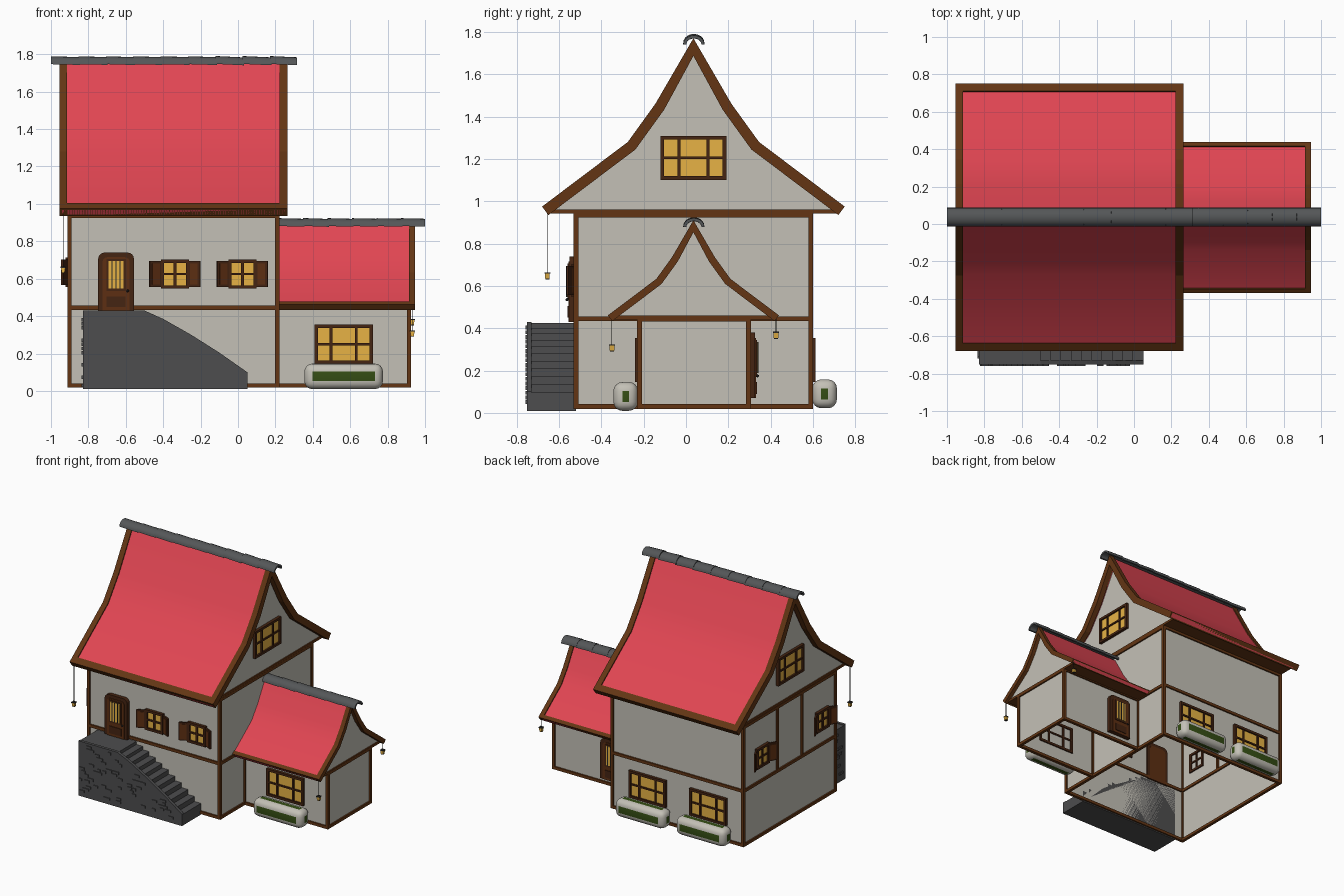
import bpy, bmesh, math, random
from mathutils import Matrix, Vector

if "Cube" in bpy.data.objects:
    bpy.data.objects.remove(bpy.data.objects["Cube"])
random.seed(4)

COLOURS = {
    "plaster": (0.55, 0.53, 0.47), "red_roof": (0.75, 0.06, 0.085),
    "timber": (0.125, 0.036, 0.007), "dark_timber": (0.06, 0.018, 0.006),
    "door_wood": (0.11, 0.028, 0.006), "stone": (0.075, 0.075, 0.077),
    "ridge_slate": (0.09, 0.095, 0.098), "leaf": (0.035, 0.075, 0.007),
    "window_glow": (0.80, 0.45, 0.06), "iron": (0.02, 0.02, 0.02),
}
NAMES = list(COLOURS)
for key, rgb in COLOURS.items():
    m = bpy.data.materials.new(key)
    m.use_nodes = True
    m.diffuse_color = (*rgb, 1)
    bsdf = m.node_tree.nodes["Principled BSDF"]
    bsdf.inputs["Base Color"].default_value = (*rgb, 1)
    bsdf.inputs["Roughness"].default_value = 0.8
I = Matrix.Identity(4)
MID = 0.035  # y of the ridge line


def prism(bm, pts, axis, a, b, mat, M=I):
    """Extrude a 2D outline along x (y,z points) or along y (x,z points)."""
    def at(p, d):
        return M @ Vector((d, p[0], p[1]) if axis == "x" else (p[0], d, p[1]))
    lo = [bm.verts.new(at(p, a)) for p in pts]
    hi = [bm.verts.new(at(p, b)) for p in pts]
    faces = [bm.faces.new(lo[::-1]), bm.faces.new(hi)]
    for i in range(len(pts)):
        j = (i + 1) % len(pts)
        faces.append(bm.faces.new((lo[i], lo[j], hi[j], hi[i])))
    for f in faces:
        f.material_index = NAMES.index(mat)
    return faces


def box(bm, x0, x1, y0, y1, z0, z1, mat, M=I):
    return prism(bm, [(x0, z0), (x1, z0), (x1, z1), (x0, z1)], "y", y0, y1, mat, M)


def finish(bm, name, smooth=None):
    bmesh.ops.recalc_face_normals(bm, faces=bm.faces[:])
    used = sorted({f.material_index for f in bm.faces})
    for f in bm.faces:
        f.material_index = used.index(f.material_index)
    me = bpy.data.meshes.new(name)
    bm.to_mesh(me)
    bm.free()
    ob = bpy.data.objects.new(name, me)
    bpy.context.collection.objects.link(ob)
    for i in used:
        me.materials.append(bpy.data.materials[NAMES[i]])
    if smooth:
        bpy.ops.object.select_all(action="DESELECT")
        ob.select_set(True)
        bpy.context.view_layer.objects.active = ob
        bpy.ops.object.shade_smooth_by_angle(angle=math.radians(smooth))
    return ob


def place(x, y, z, turn=0):
    return Matrix.Translation((x, y, z)) @ Matrix.Rotation(math.radians(turn), 4, "Z")


# Walls: open-bottomed boxes with a timber frame
def storey_block(name, x0, x1, y0, y1, top, rails, posts):
    bm = bmesh.new()
    faces = box(bm, x0, x1, y0, y1, 0.03, top, "plaster")
    bmesh.ops.delete(bm, geom=[f for f in faces if f.calc_center_median().z < 0.031],
                     context="FACES")
    finish(bm, name + "_walls")
    bm, t = bmesh.new(), 0.011
    for z in rails:
        for y in (y0, y1):
            box(bm, x0 - t, x1 + t, y - t, y + t, z - t, z + t, "timber")
        for x in (x0, x1):
            box(bm, x - t, x + t, y0 - t, y1 + t, z - t, z + t, "timber")
    for x, y, z0, z1 in [(x, y, 0.03, top) for x in (x0, x1) for y in (y0, y1)] + posts:
        box(bm, x - t, x + t, y - t, y + t, z0, z1, "timber")
    finish(bm, name + "_timber_frame")


storey_block("main", -0.9, 0.21, -0.52, 0.59, 0.945, (0.03, 0.445, 0.935),
             [(-0.9, MID + s * 0.15, 0.445, 0.94) for s in (-1, 1)])
storey_block("wing", 0.21, 0.915, -0.22, 0.295, 0.45, (0.03, 0.443), [])


# Roofs: one flared profile, scaled for each block
def offset(pts, d):
    """Shift a polyline to the inner side by d with mitred corners."""
    out = []
    for i, p in enumerate(pts):
        ns = []
        for a, b in ((i - 1, i), (i, i + 1)):
            if a >= 0 and b < len(pts):
                e = (Vector(pts[b]) - Vector(pts[a])).normalized()
                ns.append(Vector((e.y, -e.x)))
        n = sum(ns, Vector((0, 0))).normalized()
        out.append(tuple(Vector(p) + n * d / max(n.dot(ns[0]), 0.6)))
    return out


def strip(pts, d0, d1):
    return offset(pts, d0) + offset(pts, d1)[::-1]


def roof(name, x0, x1, wall0, wall1, peak, k, base, t, edge, tiles, ridge):
    half = [(0.715, -0.795), (0.675, -0.765), (0.31, -0.49), (0.18, -0.31), (0, 0)]
    right = [(MID + k * y, peak + k * z) for y, z in half]
    left = [(2 * MID - y, z) for y, z in right]
    full = left + right[-2::-1]
    # red covering
    bm = bmesh.new()
    prism(bm, strip(full, 0.008, t * 0.8), "x", x0 + 0.01, x1 - 0.01, "red_roof")
    finish(bm, name + "_roof_covering", 40)
    # barge boards and eave beams
    bm = bmesh.new()
    for a, b in [(x1 - edge, x1)] + ([(x0, x0 + edge)] if name == "main" else []):
        prism(bm, strip(full, 0, t), "x", a, b, "timber")
    for pts in (left[:2], right[1::-1]):
        prism(bm, strip(pts, 0, t), "x", x0, x1, "timber")
    finish(bm, name + "_roof_trim")
    # gable walls with a timber soffit
    inner = offset(full, t * 0.7)
    (ya, za), (yb, zb) = inner[0], inner[2]
    y = ya + (yb - ya) * (base - za) / (zb - za)
    bm = bmesh.new()
    faces = prism(bm, [(y, base)] + inner[2:-2] + [(2 * MID - y, base)], "x",
                  wall0, wall1, "plaster")
    for f in faces:
        if abs(f.calc_center_median().z - base) < 0.001:
            f.material_index = NAMES.index("timber")
    box(bm, wall0 - 0.008, wall1 + 0.008, y, 2 * MID - y, base - 0.012, base + 0.006, "timber")
    finish(bm, name + "_gable")
    # overlapping ridge tiles
    bm = bmesh.new()
    a, b, z = ridge
    step = (b - a) / tiles
    arc = [math.pi * i / 10 for i in range(11)]
    ring = [(0.05 * math.cos(u), 0.042 * math.sin(u)) for u in arc]
    ring += [(0.036 * math.cos(u), 0.028 * math.sin(u)) for u in arc[::-1]]
    for i in range(tiles):
        M = Matrix.Translation((a + (i + 0.5) * step, MID + 0.002, z))
        M = M @ Matrix.Rotation(math.radians(random.uniform(1, 3)), 4, "Y")
        prism(bm, ring, "x", -step * 0.5, step * 0.5 + (0.01 if i < tiles - 1 else 0),
              "ridge_slate", M)
    finish(bm, name + "_ridge_tiles", 35)


roof("main", -0.955, 0.265, -0.9, 0.212, 1.77, 1, 0.955, 0.05, 0.042, 9, (-1, 0.315, 1.745))
roof("wing", 0.2, 0.947, 0.2, 0.917, 0.91, 0.565, 0.453, 0.034, 0.034, 6, (0.215, 1, 0.88))


# Windows: glowing panes, frame, bars and optional open shutters
def window(name, M, w, h, uprights, shutters=False):
    bm, f = bmesh.new(), 0.009
    box(bm, -w, w, -0.009, -0.002, -h, h, "window_glow", M)
    for s in (-1, 1):
        box(bm, s * w - f, s * w + f, -0.022, 0.01, -h - f, h + f, "dark_timber", M)
        box(bm, -w - f, w + f, -0.022, 0.01, s * h - f, s * h + f, "dark_timber", M)
        if shutters:
            S = M @ Matrix.Translation((s * (w + f), -0.006, 0))
            S = S @ Matrix.Rotation(math.radians(-s * 25), 4, "Z")
            box(bm, min(0, s * 0.068), max(0, s * 0.068), -0.012, 0, -h, h, "dark_timber", S)
            box(bm, min(s * 0.012, s * 0.056), max(s * 0.012, s * 0.056), -0.016, 0,
                -h + 0.012, h - 0.012, "door_wood", S)
    for u in uprights:
        box(bm, u - 0.007, u + 0.007, -0.018, 0.008, -h, h, "dark_timber", M)
    box(bm, -w, w, -0.018, 0.008, -0.006, 0.006, "dark_timber", M)
    finish(bm, name)


for i, M in enumerate((place(0.565, -0.22, 0.25), place(0.212, MID, 1.205, 90),
                       place(-0.9, MID, 1.205, -90), place(-0.095, 0.59, 0.25, 180),
                       place(-0.61, 0.59, 0.25, 180))):
    window(f"wide_window_{i + 1}", M, 0.147, 0.095, (-0.068, 0.068))
for i, M in enumerate((place(-0.337, -0.52, 0.625), place(0.024, -0.52, 0.625),
                       place(-0.9, MID - 0.39, 0.635, -90),
                       place(-0.9, MID + 0.34, 0.635, -90))):
    window(f"shuttered_window_{i + 1}", M, 0.067, 0.069, (0,), True)


# Doors with rounded heads, barred light and knob
def door(name, M):
    def arched(w, z0, z1, r):
        top = [(w - r + r * math.cos(a), z1 - r + r * math.sin(a))
               for a in (math.pi / 8 * i for i in range(5))]
        return [(-w, z0), (w, z0)] + top + [(-x, z) for x, z in top[::-1]]
    bm = bmesh.new()
    prism(bm, arched(0.096, 0, 0.31, 0.035), "y", -0.03, 0.01, "dark_timber", M)
    prism(bm, arched(0.072, 0, 0.285, 0.025), "y", -0.035, 0.014, "door_wood", M)
    box(bm, -0.052, 0.052, -0.04, -0.03, 0.105, 0.275, "dark_timber", M)
    box(bm, -0.04, 0.04, -0.043, -0.03, 0.118, 0.265, "window_glow", M)
    for u in (-0.022, 0, 0.022):
        box(bm, u - 0.003, u + 0.003, -0.047, -0.04, 0.118, 0.265, "iron", M)
    box(bm, -0.05, 0.05, -0.04, -0.03, 0.02, 0.075, "dark_timber", M)
    knob = bmesh.ops.create_icosphere(bm, subdivisions=1, radius=0.008,
                                      matrix=M @ Matrix.Translation((0.062, -0.042, 0.105)))
    for f in {f for v in knob["verts"] for f in v.link_faces}:
        f.material_index = NAMES.index("iron")
    finish(bm, name)


door("front_door", place(-0.652, -0.52, 0.43))
door("wing_back_door", place(0.405, 0.295, 0.07, 180))

# Stone stair: side wall, steps and raised stones
SLOPE = [(-0.5, 0.43), (-0.4, 0.385), (-0.25, 0.3), (-0.1, 0.205), (0.05, 0.1)]


def slope_z(x):
    for (a, za), (b, zb) in zip(SLOPE, SLOPE[1:]):
        if x <= b:
            return za + (zb - za) * max(0, (x - a) / (b - a))
    return SLOPE[-1][1]


bm = bmesh.new()
prism(bm, [(-0.83, 0.01), (0.05, 0.01)] + SLOPE[::-1] + [(-0.83, 0.43)], "y",
      -0.752, -0.73, "stone")
steps, run = [(-0.83, 0.01), (-0.83, 0.425), (-0.5, 0.425)], 0.055
for i in range(10):
    x = -0.5 + i * run
    z = slope_z(x + run) - 0.004
    steps += [(x, z), (x + run, z)]
prism(bm, steps + [(0.05, 0.01)], "y", -0.73, -0.52, "stone")
for i in range(75):
    x, z = random.uniform(-0.825, -0.04), 0.02 + 0.022 * random.randrange(18)
    w = random.uniform(0.025, 0.055)
    if z + 0.025 < slope_z(x + w):
        box(bm, x, x + w, -0.758, -0.75, z, z + 0.018, "stone")
for i in range(18):
    y, z = random.uniform(-0.74, -0.58), 0.02 + 0.022 * random.randrange(17)
    box(bm, -0.836, -0.828, y, y + 0.045, z, z + 0.018, "stone")
finish(bm, "stone_stair")

# Clipped bushes under the ground-floor windows
for i, (x, y, z) in enumerate(((0.565, -0.285, 0.078), (-0.095, 0.655, 0.09),
                               (-0.61, 0.655, 0.09))):
    bm = bmesh.new()
    box(bm, x - 0.21, x + 0.21, y - 0.058, y + 0.058, z - 0.068, z + 0.068, "leaf")
    bmesh.ops.bevel(bm, geom=bm.edges[:], offset=0.042, segments=4, profile=0.5,
                    affect="EDGES")
    finish(bm, f"bush_{i + 1}", 60)

# Lanterns hanging from the eave corners
for i, (x, y, z, top) in enumerate(((-0.935, -0.655, 0.63, 0.96), (0.932, -0.35, 0.29, 0.46),
                                    (0.932, 0.425, 0.35, 0.46))):
    bm = bmesh.new()
    M = Matrix.Translation((x, y, z))
    box(bm, -0.0015, 0.0015, -0.0015, 0.0015, 0.03, top - z, "iron", M)
    prism(bm, [(-0.008, 0.004), (0.008, 0.004), (0.012, 0.028), (-0.012, 0.028)], "y",
          -0.011, 0.011, "window_glow", M)
    box(bm, -0.014, 0.014, -0.014, 0.014, 0.028, 0.034, "iron", M)
    box(bm, -0.01, 0.01, -0.01, 0.01, 0, 0.004, "iron", M)
    finish(bm, f"lantern_{i + 1}")
